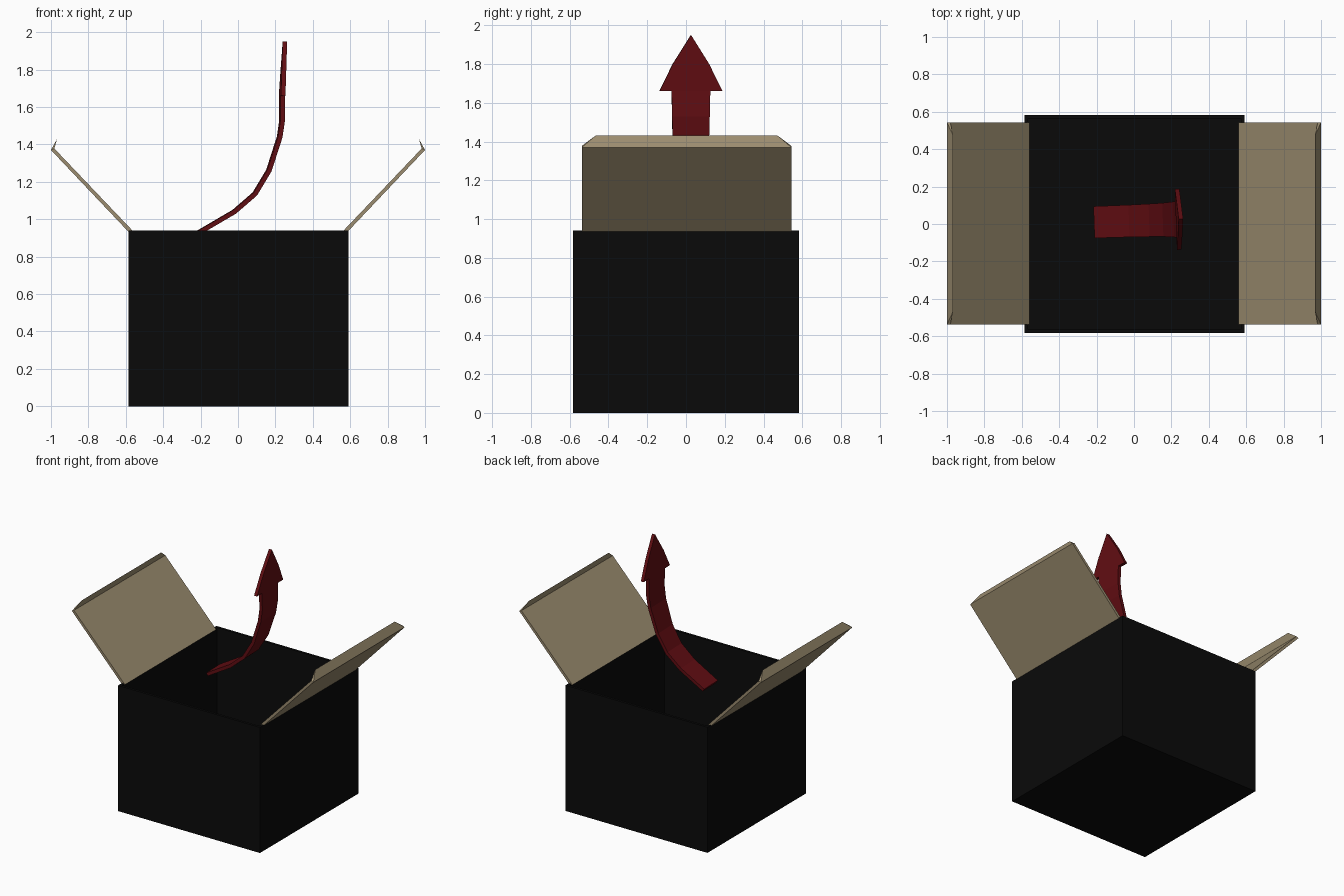
import bpy, bmesh, math
from mathutils import Matrix

if "Cube" in bpy.data.objects:
    bpy.data.objects.remove(bpy.data.objects["Cube"])


def material(name, rgb):
    m = bpy.data.materials.new(name)
    m.diffuse_color = (*rgb, 1)
    m.use_nodes = True
    m.node_tree.nodes["Principled BSDF"].inputs["Base Color"].default_value = m.diffuse_color
    return m


BLACK = material("black_card", (0.003, 0.003, 0.003))
TAN = material("tan_card", (0.33, 0.265, 0.16))
RED = material("dark_red", (0.12, 0.004, 0.006))


def make_object(name, bm, mat):
    bmesh.ops.recalc_face_normals(bm, faces=bm.faces)
    me = bpy.data.meshes.new(name)
    bm.to_mesh(me)
    bm.free()
    me.materials.append(mat)
    ob = bpy.data.objects.new(name, me)
    bpy.context.collection.objects.link(ob)
    return ob


# Open box: cube without its top, thickened inwards
bm = bmesh.new()
bmesh.ops.create_cube(bm, size=1, matrix=Matrix.Translation((0.002, 0, 0.47))
                      @ Matrix.Diagonal((1.175, 1.165, 0.94, 1)))
top = max(bm.faces, key=lambda f: f.calc_center_median().z)
bmesh.ops.delete(bm, geom=[top], context='FACES_ONLY')
box = make_object("box_body", bm, BLACK)
sol = box.modifiers.new("wall_thickness", 'SOLIDIFY')
sol.thickness = 0.018
sol.offset = -1
sol.use_even_offset = True


# Slanted flap with a tapered lip folded up along its free edge
def flap(name, side):
    bm = bmesh.new()
    # x, z, half width: hinge outer/inner, end inner, lip apex, end outer
    section = [(0.583, 0.93, 0.54), (0.56, 0.935, 0.54), (0.982, 1.378, 0.54),
               (0.967, 1.43, 0.47), (1.0, 1.37, 0.54)]
    ends = [[bm.verts.new((side * x, s * w + 0.003, z)) for x, z, w in section]
            for s in (-1, 1)]
    for a, b, c, d, e in ends:
        bm.faces.new((a, b, c, e))
        bm.faces.new((e, c, d))
    n, f = ends
    for i in range(5):
        j = (i + 1) % 5
        bm.faces.new((n[i], n[j], f[j], f[i]))
    return make_object(name, bm, TAN)


flap("left_flap", -1)
flap("right_flap", 1)

# Curved arrow: strip following a path, widening to a head, then thickened
path = [(-0.208, 0.93, 0.085), (-0.02, 1.04, 0.086), (0.09, 1.135, 0.088),
        (0.165, 1.26, 0.09), (0.223, 1.44, 0.095), (0.236, 1.53, 0.097),
        (0.236, 1.66, 0.1)]
head = [(0.236, 1.66, 0.163), (0.243, 1.80, 0.094), (0.251, 1.95, 0.0)]
bm = bmesh.new()


def row(x, z, w):
    return [bm.verts.new((x, y, z)) for y in (-w, w)]


shaft = [row(*p) for p in path]
for a, b in zip(shaft, shaft[1:]):
    bm.faces.new((a[0], a[1], b[1], b[0]))
neck = shaft[-1]
barbs, mid = row(*head[0]), row(*head[1])
tip = bm.verts.new((head[2][0], 0, head[2][1]))
bm.faces.new((barbs[0], neck[0], neck[1], barbs[1], mid[1], mid[0]))
bm.faces.new((mid[0], mid[1], tip))
arrow = make_object("curved_arrow", bm, RED)
arrow.rotation_euler.z = math.radians(2)
arrow.location.y = 0.017
sol = arrow.modifiers.new("arrow_thickness", 'SOLIDIFY')
sol.thickness = 0.024
sol.offset = 0
